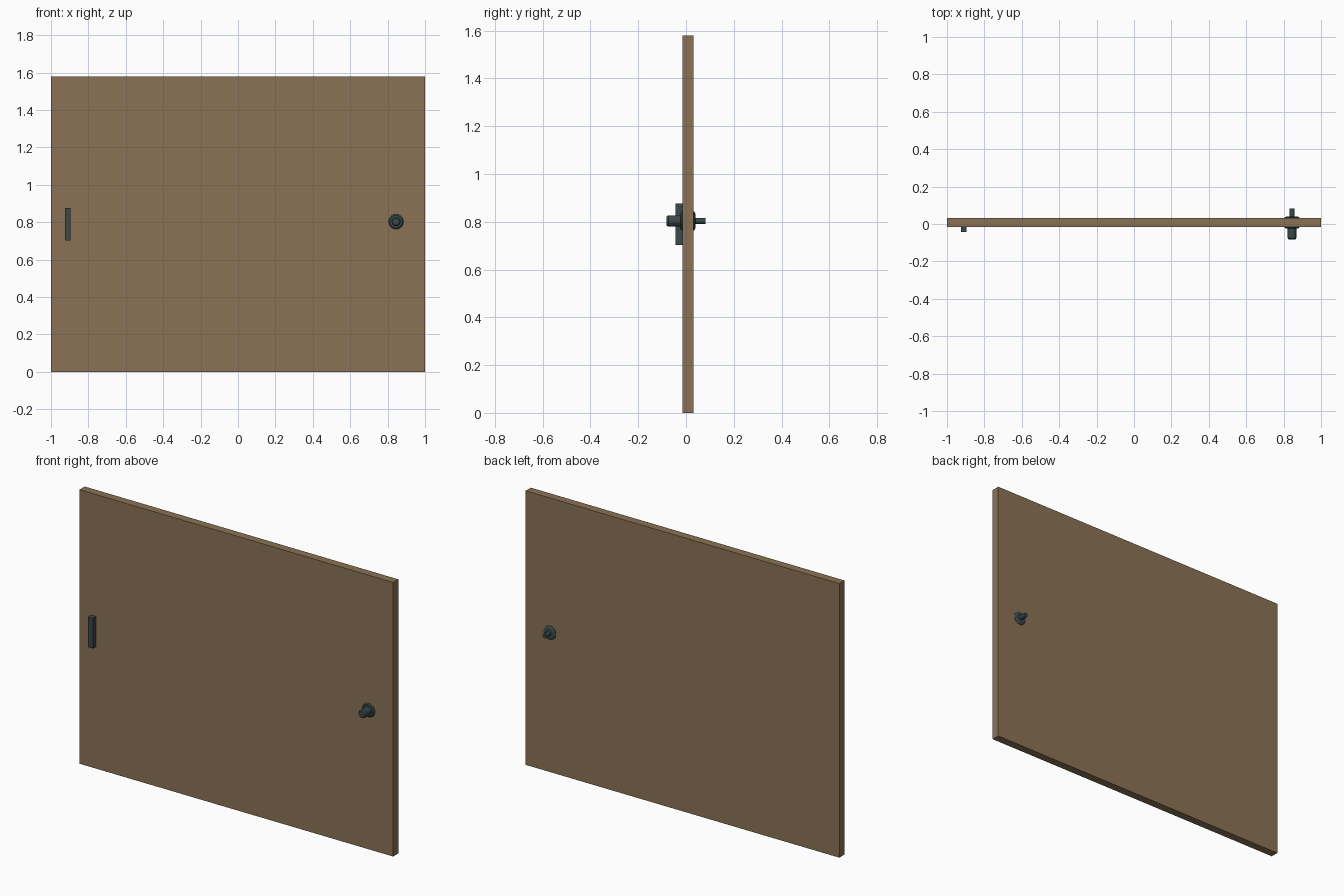
import bpy, bmesh, math
from mathutils import Matrix, Vector

cube = bpy.data.objects.get("Cube")
if cube:
    bpy.data.objects.remove(cube, do_unlink=True)


def material(name, color):
    m = bpy.data.materials.new(name)
    m.use_nodes = True
    m.diffuse_color = (*color, 1)
    m.node_tree.nodes["Principled BSDF"].inputs["Base Color"].default_value = (*color, 1)
    return m


wood = material("brown wood", (0.258, 0.171, 0.091))
metal = material("dark metal", (0.042, 0.065, 0.069))


def finish(name, bm, mat):
    bmesh.ops.recalc_face_normals(bm, faces=bm.faces)
    mesh = bpy.data.meshes.new(name)
    bm.to_mesh(mesh)
    bm.free()
    mesh.materials.append(mat)
    ob = bpy.data.objects.new(name, mesh)
    bpy.context.collection.objects.link(ob)
    return ob


def box(name, low, high, mat):
    low, high = Vector(low), Vector(high)
    bm = bmesh.new()
    bmesh.ops.create_cube(bm, size=1)
    bmesh.ops.scale(bm, vec=high - low, verts=bm.verts)
    bmesh.ops.translate(bm, vec=(low + high) / 2, verts=bm.verts)
    return finish(name, bm, mat)


def turned(name, profile, center, mat, sides=16):
    """Turn a (radius, y) profile around the y axis through center (x, z)."""
    bm = bmesh.new()
    rings = []
    for r, y in profile:
        angles = [2 * math.pi * i / sides for i in range(sides)]
        rings.append([bm.verts.new((center[0] + r * math.cos(a), y,
                                    center[1] + r * math.sin(a))) for a in angles])
    for a, b in zip(rings, rings[1:]):
        for i in range(sides):
            j = (i + 1) % sides
            bm.faces.new((a[i], a[j], b[j], b[i]))
    bm.faces.new(rings[0])
    bm.faces.new(rings[-1])
    return finish(name, bm, mat)


# Door panel
box("door_panel", (-1, -0.015, 0), (1, 0.032, 1.58), wood)

# Upright pull handle
box("pull_handle", (-0.926, -0.044, 0.703), (-0.895, -0.014, 0.877), metal)

# Knob on the front, thumb turn on the back, each on a round plate
lock = (0.845, 0.803)
turned("front_plate", [(0.04, -0.01), (0.04, -0.017), (0.034, -0.023)], lock, metal)
turned("front_knob", [(0.024, -0.02), (0.024, -0.074), (0.018, -0.082)], lock, metal)
turned("back_plate", [(0.04, 0.03), (0.04, 0.034), (0.03, 0.04)], lock, metal)
turned("thumb_turn", [(0.013, 0.035), (0.013, 0.082)], lock, metal)
